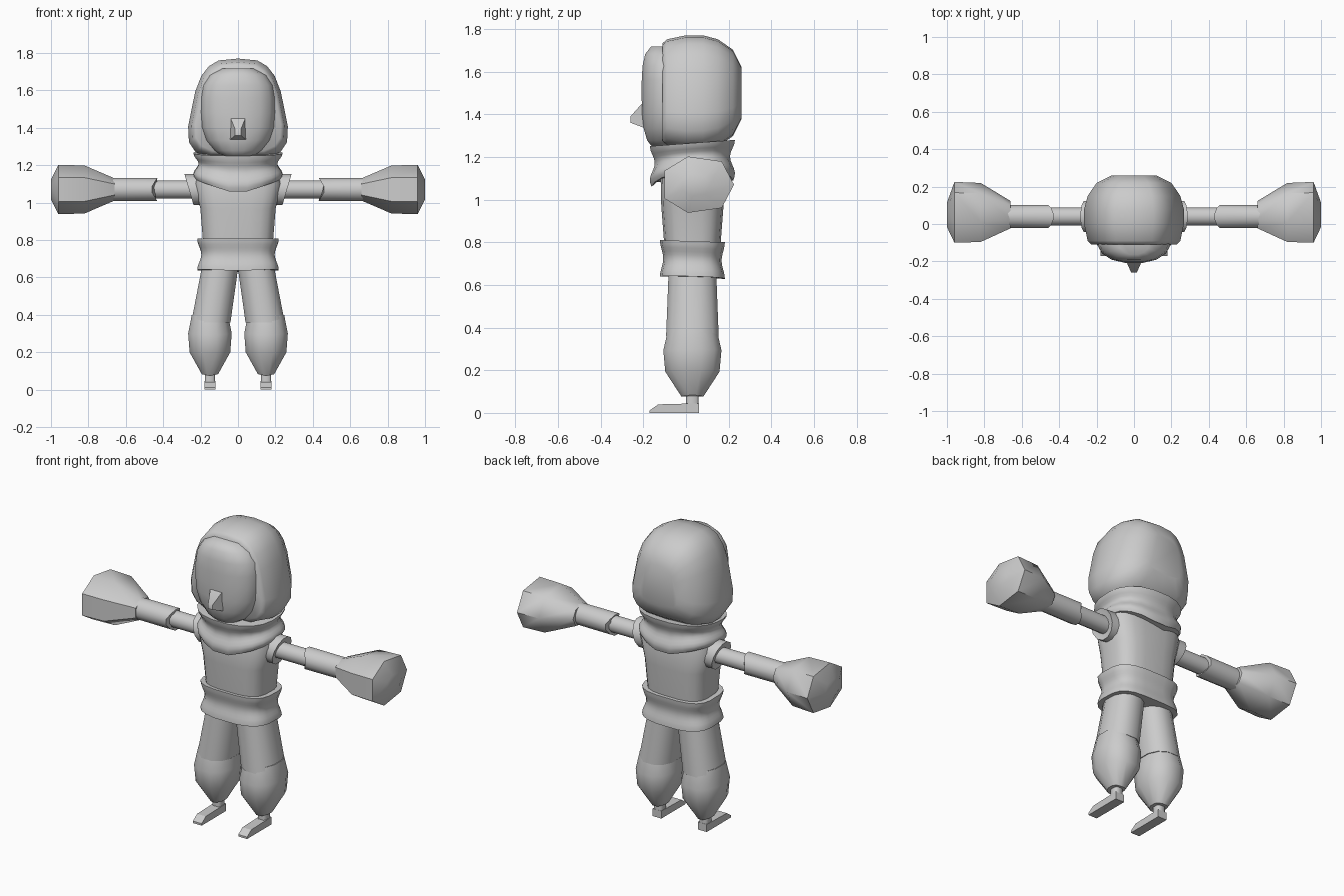
import bpy, bmesh, math

cube = bpy.data.objects.get("Cube")
if cube:
    bpy.data.objects.remove(cube)

colour = (0.6, 0.6, 0.6, 1)
grey = bpy.data.materials.new("plain_grey")
grey.use_nodes = True
grey.diffuse_color = colour
grey.node_tree.nodes["Principled BSDF"].inputs["Base Color"].default_value = colour

body_y = 0.03   # centre line of the body
arm_y = 0.04    # centre line of the arms
arm_z = 1.07


def loft(name, rings, side=1, sharp=50):
    """Skin a list of equal-length point rings, capped at both ends."""
    bm = bmesh.new()
    loops = [[bm.verts.new((x * side, y, z)) for x, y, z in ring] for ring in rings]
    count = len(loops[0])
    for lower, upper in zip(loops, loops[1:]):
        for i in range(count):
            j = (i + 1) % count
            bm.faces.new((lower[i], lower[j], upper[j], upper[i]))
    bm.faces.new(loops[0])
    bm.faces.new(loops[-1])
    bmesh.ops.recalc_face_normals(bm, faces=bm.faces)
    mesh = bpy.data.meshes.new(name)
    bm.to_mesh(mesh)
    bm.free()
    mesh.materials.append(grey)
    part = bpy.data.objects.new(name, mesh)
    bpy.context.collection.objects.link(part)
    bpy.ops.object.select_all(action='DESELECT')
    part.select_set(True)
    bpy.context.view_layer.objects.active = part
    bpy.ops.object.shade_smooth_by_angle(angle=math.radians(sharp))


def oval(sides, power=2):
    """Unit rounded outline; a higher power gives a boxier shape."""
    points = []
    for i in range(sides):
        angle = math.tau * (i + 0.5) / sides
        c, s = math.cos(angle), math.sin(angle)
        points.append((math.copysign(abs(c) ** (2 / power), c),
                       math.copysign(abs(s) ** (2 / power), s)))
    return points


def upright(z, width, depth, x=0, y=body_y, sides=16, power=2.3, drop=0, tilt=0):
    """Horizontal ring; drop lowers the middle of front and back to a V."""
    return [(x + width * u, y + depth * v, z - drop * (1 - abs(u)) + tilt * v)
            for u, v in oval(sides, power)]


def sideways(x, radius, notch=0, slant=0):
    """Ring around an arm, optionally notched or slanted along x."""
    return [(x - notch * abs(v) + slant * v, arm_y + radius * u, arm_z + radius * v)
            for u, v in oval(12)]


def rolled_band(name, top, bottom, radius, bulge, waves, flatness, drop, tilt, power):
    """Cloth band whose radius swells and shrinks in rolls."""
    rings = []
    steps = 10
    for i in range(steps + 1):
        t = i / steps
        width = radius + bulge * math.cos(math.tau * waves * t)
        rings.append(upright(top + (bottom - top) * t, width, width * flatness, sides=20,
                             power=power, drop=drop * t, tilt=tilt))
    loft(name, rings)


def face_ring(t):
    """Slice of the face from chin (t = -1) to brow (t = 1)."""
    swell = math.sqrt(1 - abs(t) ** (4 if t > 0 else 2.5))
    return upright(1.48 + t / 4, 0.2 * swell, 0.13 * math.sqrt(swell), y=-0.08)


def slab(y, half_width, low, high):
    """Upright rectangle facing the front."""
    return [(-half_width, y, low), (half_width, y, low),
            (half_width, y, high), (-half_width, y, high)]


# Hood, lofted front to back and wider near the jaw
hood_profile = [(-0.11, 0.86), (-0.09, 0.93), (0, 1), (0.08, 1),
                (0.15, 0.93), (0.22, 0.75), (0.26, 0.45)]
loft("hood", [[(size * u * (0.25 - 0.055 * v), y, 1.5 + 0.27 * size * v)
               for u, v in oval(18, power=3.3)] for y, size in hood_profile])

# Face and nose
loft("face", [face_ring(math.sin(math.pi * i / 10)) for i in range(-4, 5)])
loft("nose", [slab(-0.18, half_width=0.05, low=1.33, high=1.48),
              slab(-0.26, half_width=0.015, low=1.36, high=1.39)])

# Rolled collar, torso and waistband
rolled_band("collar", top=1.265, bottom=1.13, radius=0.226, bulge=0.014, waves=1.2,
            flatness=0.84, drop=0.07, tilt=0.015, power=2.4)
torso_profile = [(0.75, 0.185, 0.13), (0.97, 0.203, 0.147), (1.1, 0.235, 0.15), (1.2, 0.2, 0.12)]
loft("torso", [upright(z, width, depth, sides=20, power=3.2) for z, width, depth in torso_profile])
rolled_band("waistband", top=0.805, bottom=0.64, radius=0.208, bulge=0.011, waves=1,
            flatness=0.7, drop=0.01, tilt=-0.005, power=3.2)

calf_profile = [(0.4, 0.1), (0.3, 0.12), (0.2, 0.112), (0.083, 0.045)]
foot_profile = [(0.06, 0.045), (-0.13, 0.04), (-0.17, 0.012)]
fist_profile = [(0.66, 0.45), (0.82, 0.97), (0.96, 1), (1, 0.4)]
foot_x = 0.15

for side, tag in ((1, "left"), (-1, "right")):
    # Leg: thigh, puffed trouser cuff, ankle and flat foot
    loft(tag + "_thigh", [upright(0.66, width=0.1, depth=0.115, x=0.095, sides=12),
                          upright(0.36, width=0.108, depth=0.127, x=0.145, sides=12)], side)
    loft(tag + "_calf", [upright(z, width, width * 1.17, x=foot_x, sides=12, drop=0.01)
                         for z, width in calf_profile], side)
    loft(tag + "_ankle", [upright(z, width=0.028, depth=0.03, x=foot_x, sides=8, power=4)
                          for z in (0, 0.1)], side)
    foot = [slab(y, half_width=0.029, low=0, high=top) for y, top in foot_profile]
    loft(tag + "_foot", [[(x + foot_x, y, z) for x, y, z in ring] for ring in foot], side, sharp=30)

    # Arm: flared shoulder cap, upper arm and notched forearm
    loft(tag + "_shoulder_cap", [sideways(0.18, radius=0.085),
                                 sideways(0.262, radius=0.085, slant=0.025),
                                 sideways(0.255, radius=0.06, slant=0.02)], side)
    loft(tag + "_upper_arm", [sideways(x, radius=0.049) for x in (0.2, 0.48)], side)
    loft(tag + "_forearm", [sideways(0.47, radius=0.064, notch=0.04),
                            sideways(0.68, radius=0.063)], side)

    # Seven-sided fist, widest at the knuckles
    loft(tag + "_hand", [[(x, arm_y + size * (0.015 - 0.17 * u), arm_z + 0.135 * size * v)
                          for u, v in oval(7, power=2.3)] for x, size in fist_profile], side)
